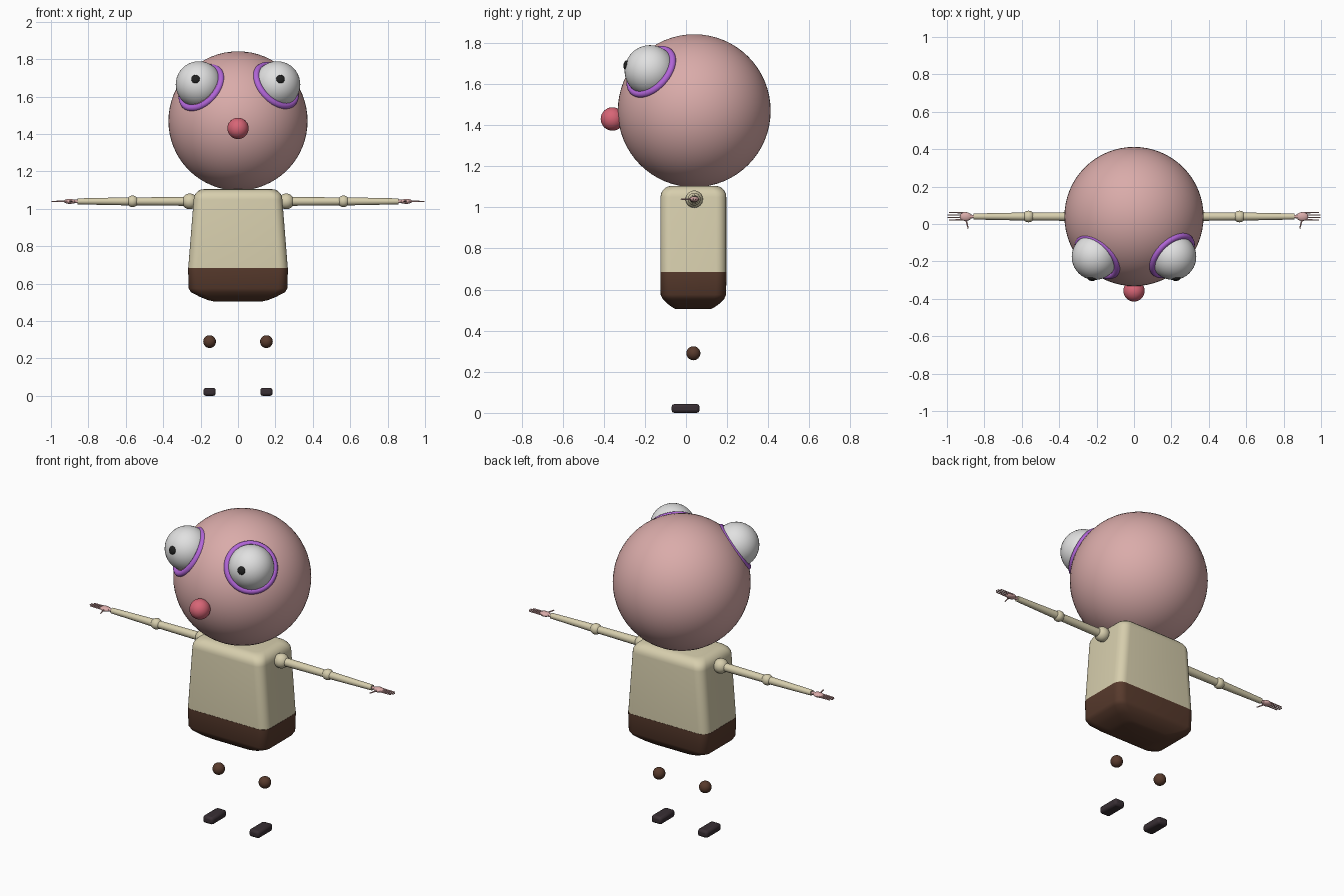
import bpy, bmesh
from math import radians, pi, cos, sin
from mathutils import Vector

old = bpy.data.objects.get("Cube")
if old:
    bpy.data.objects.remove(old, do_unlink=True)


def material(name, r, g, b):
    m = bpy.data.materials.new(name)
    m.use_nodes = True
    m.diffuse_color = (r, g, b, 1)
    m.node_tree.nodes["Principled BSDF"].inputs["Base Color"].default_value = (r, g, b, 1)
    return m


SKIN = material("pink skin", 0.70, 0.41, 0.40)
NOSE = material("red nose", 0.68, 0.13, 0.18)
WHITE = material("eye white", 0.75, 0.75, 0.75)
LID = material("purple lid", 0.44, 0.13, 0.68)
BLACK = material("pupil black", 0.015, 0.015, 0.015)
CREAM = material("cream shirt", 0.68, 0.62, 0.42)
BROWN = material("brown shorts", 0.098, 0.043, 0.026)
SHOE = material("dark shoe", 0.04, 0.028, 0.034)


def finish(name, mat, angle=40):
    o = bpy.context.object
    o.name = name
    o.data.materials.clear()
    o.data.materials.append(mat)
    bpy.ops.object.shade_smooth_by_angle(angle=radians(angle))
    return o


def ball(name, center, radius, mat, scale=(1, 1, 1), segs=32, axis=(0, 0, 1)):
    rot = Vector((0, 0, 1)).rotation_difference(Vector(axis)).to_euler()
    bpy.ops.mesh.primitive_uv_sphere_add(segments=segs, ring_count=segs // 2, radius=radius,
                                         location=center, rotation=rot)
    bpy.context.object.scale = scale
    return finish(name, mat)


def rod(name, start, end, r1, r2, mat, verts=16):
    a, b = Vector(start), Vector(end)
    rot = Vector((0, 0, 1)).rotation_difference(b - a).to_euler()
    bpy.ops.mesh.primitive_cone_add(vertices=verts, radius1=r1, radius2=r2, depth=(b - a).length,
                                    location=(a + b) / 2, rotation=rot)
    return finish(name, mat)


def loft(name, sections, corner, mat, center_y, steps=6):
    """Stack of rounded rectangles, each section being (z, half_x, half_y)."""
    bm = bmesh.new()
    loops = []
    for z, hx, hy in sections:
        loop = []
        for q, (sx, sy) in enumerate([(1, 1), (-1, 1), (-1, -1), (1, -1)]):
            for k in range(steps + 1):
                a = (q + k / steps) * pi / 2
                loop.append(bm.verts.new((sx * (hx - corner) + corner * cos(a),
                                          center_y + sy * (hy - corner) + corner * sin(a), z)))
        loops.append(loop)
    n = len(loops[0])
    for lo, hi in zip(loops, loops[1:]):
        for i in range(n):
            j = (i + 1) % n
            bm.faces.new((lo[i], lo[j], hi[j], hi[i]))
    bm.faces.new(loops[0][::-1])
    bm.faces.new(loops[-1])
    mesh = bpy.data.meshes.new(name)
    bm.to_mesh(mesh)
    bm.free()
    o = bpy.data.objects.new(name, mesh)
    bpy.context.collection.objects.link(o)
    bpy.ops.object.select_all(action='DESELECT')
    o.select_set(True)
    bpy.context.view_layer.objects.active = o
    return finish(name, mat)


# Head and nose
HEAD = Vector((0, 0.04, 1.47))
ball("head", HEAD, 0.372, SKIN, segs=64)
ball("nose", (0, -0.358, 1.43), 0.057, NOSE)

# Torso: shirt with a rounded top, shorts tapering underneath
r = 0.055
top = [(1.05 + r * sin(t * pi / 10), 0.237 - r * (1 - cos(t * pi / 10)),
        0.16 - r * (1 - cos(t * pi / 10))) for t in range(6)]
loft("shirt", [(0.685, 0.266, 0.16)] + top, 0.05, CREAM, 0.036)
loft("shorts", [(0.505, 0.13, 0.085), (0.512, 0.16, 0.10), (0.53, 0.205, 0.125),
                (0.555, 0.252, 0.15), (0.575, 0.264, 0.159), (0.685, 0.267, 0.161)],
     0.05, BROWN, 0.036)

for side, s in (("left", 1), ("right", -1)):
    # Eye: ball, lid ring around its base, pupil
    eye = Vector((s * 0.209, -0.175, 1.665))
    out = (eye - HEAD).normalized()
    ball(side + "_eye", eye, 0.124, WHITE, segs=40)
    ring = HEAD + out * 0.347
    if s < 0:
        ring += Vector((0.008, -0.006, -0.012))
    bpy.ops.mesh.primitive_torus_add(
        major_segments=48, minor_segments=12, major_radius=0.129, minor_radius=0.018,
        location=ring, rotation=Vector((0, 0, 1)).rotation_difference(out).to_euler())
    finish(side + "_eye_lid_ring", LID)
    gaze = Vector((s * 0.018, -0.118, 0.029)).normalized()
    ball(side + "_pupil", eye + gaze * 0.122, 0.023, BLACK, (1, 1, 0.5), 16, gaze)

    # Arm
    def at(x, y=0.04, z=1.04):
        return (s * x, y, z)
    ball(side + "_shoulder", at(0.258), 0.042, CREAM)
    rod(side + "_upper_arm", at(0.26), at(0.565), 0.024, 0.021, CREAM)
    ball(side + "_elbow", at(0.564), 0.031, CREAM)
    rod(side + "_forearm", at(0.565), at(0.857), 0.022, 0.016, CREAM)

    # Hand
    rod(side + "_wrist", at(0.85), at(0.885), 0.008, 0.011, SKIN, 12)
    ball(side + "_palm", at(0.9), 0.032, SKIN, (1, 0.75, 0.42), 16)
    for i in range(4):
        y = 0.022 + i * 0.013
        tip = 0.998 if i in (1, 2) else 0.988
        rod(f"{side}_finger_{i + 1}", at(0.905, y), at(tip, y), 0.004, 0.003, SKIN, 8)
    rod(side + "_thumb", at(0.9, 0.03), at(0.886, -0.025), 0.005, 0.003, SKIN, 8)

    # Knee and shoe
    ball(side + "_knee", (s * 0.152, 0.036, 0.29), 0.034, BROWN)
    bpy.ops.mesh.primitive_cube_add(size=1, location=(s * 0.152, -0.002, 0.0215))
    shoe = bpy.context.object
    shoe.scale = (0.066, 0.136, 0.043)
    bpy.ops.object.transform_apply(location=False, rotation=False, scale=True)
    bevel = shoe.modifiers.new("bevel", 'BEVEL')
    bevel.width, bevel.segments = 0.013, 2
    finish(side + "_shoe", SHOE, 30)
